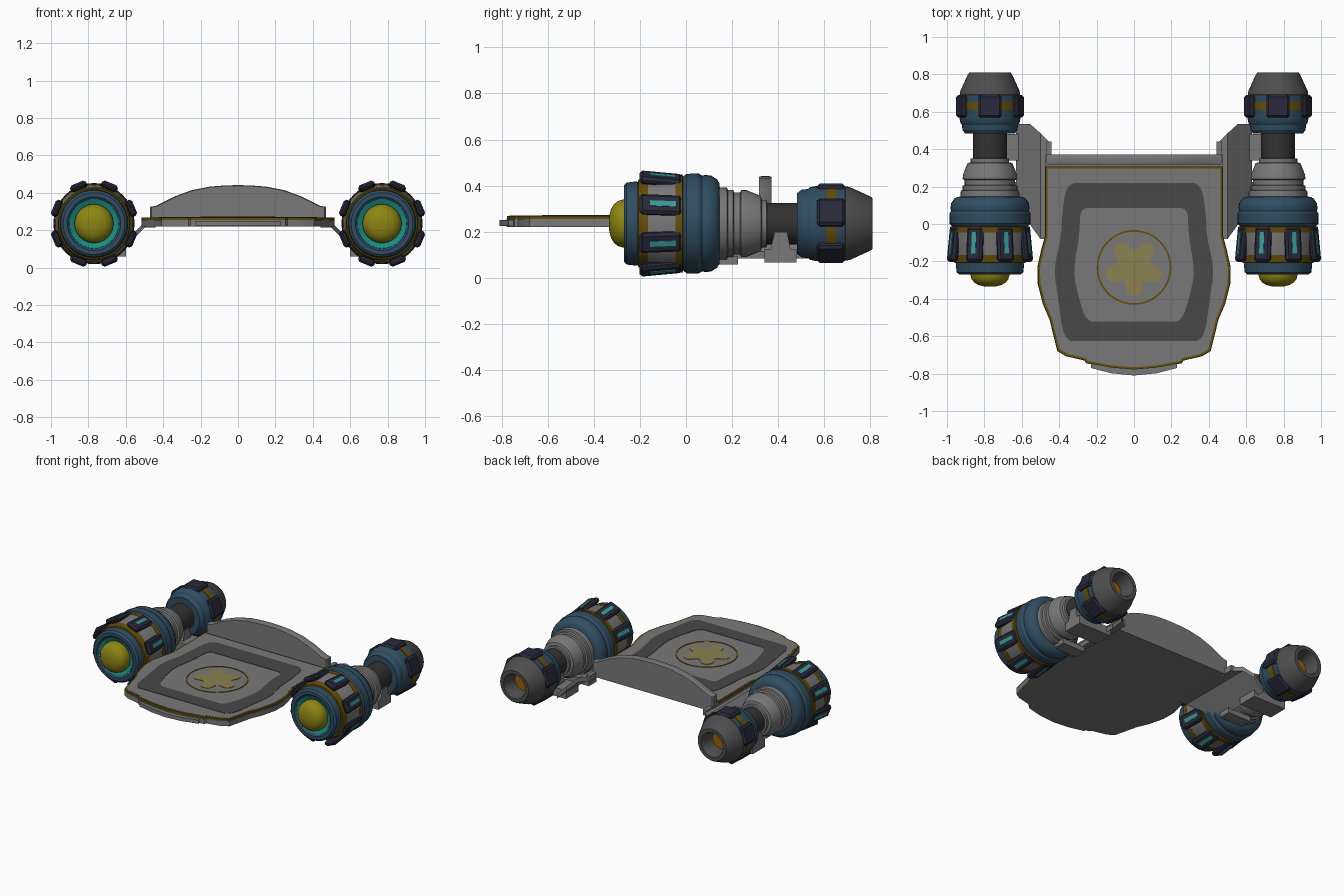
import bpy, bmesh, math
from mathutils import Matrix

if "Cube" in bpy.data.objects:
    bpy.data.objects.remove(bpy.data.objects["Cube"])

CX, CZ = 0.77, 0.235          # pod axis
COL = {
    "blue": (0.03, 0.075, 0.122), "navy": (0.022, 0.022, 0.045), "gold": (0.13, 0.075, 0.002),
    "yellow": (0.27, 0.235, 0.006), "teal": (0.01, 0.26, 0.23), "vent": (0.04, 0.33, 0.31),
    "dark": (0.032, 0.032, 0.032), "sand": (0.26, 0.22, 0.08), "steel": (0.19, 0.19, 0.19),
    "band": (0.065, 0.065, 0.065), "nozzle": (0.075, 0.075, 0.075), "ember": (0.30, 0.12, 0.002),
}
mats = {}


def finish(name, bm, color, mirror=False, smooth=30):
    bmesh.ops.recalc_face_normals(bm, faces=bm.faces[:])
    me = bpy.data.meshes.new(name)
    bm.to_mesh(me)
    bm.free()
    for p in me.polygons:
        p.use_smooth = True
    me.set_sharp_from_angle(angle=math.radians(smooth))
    if color not in mats:
        mats[color] = bpy.data.materials.new(color)
        mats[color].diffuse_color = (*COL[color], 1)
    me.materials.append(mats[color])
    ob = bpy.data.objects.new(name, me)
    bpy.context.collection.objects.link(ob)
    if mirror:
        ob.modifiers.new("mirror", "MIRROR").use_mirror_merge = False
    return ob


def loft(name, loops, color="steel", mirror=False, caps=True, cyclic=False):
    """Skin equal-length loops of points in order."""
    bm = bmesh.new()
    rows = [[bm.verts.new(p) for p in lp] for lp in loops]
    n = len(rows[0])
    pairs = list(zip(rows, rows[1:])) + ([(rows[-1], rows[0])] if cyclic else [])
    for a, b in pairs:
        for i in range(n):
            j = (i + 1) % n
            bm.faces.new((a[i], a[j], b[j], b[i]))
    if caps and not cyclic:
        bm.faces.new(rows[0])
        bm.faces.new(rows[-1])
    return finish(name, bm, color, mirror)


def lathe(name, profile, color="steel", seg=40, cyclic=False):
    """Turn (y, radius) pairs around the pod axis, on both pods."""
    angs = [2 * math.pi * i / seg for i in range(seg)]
    loops = [[(CX + r * math.cos(a), y, CZ + r * math.sin(a)) for a in angs] for y, r in profile]
    return loft(name, loops, color, True, True, cyclic)


def both(half):
    """Close a half outline symmetrically across x = 0."""
    return half + [(-x, y) for x, y in reversed(half) if x > 1e-6]


def rounded(pts, times=2):
    """Corner-cutting to soften a closed outline."""
    for _ in range(times):
        pts = [(p[0] * w + q[0] * (1 - w), p[1] * w + q[1] * (1 - w))
               for p, q in zip(pts, pts[1:] + pts[:1]) for w in (0.75, 0.25)]
    return pts


def slab(name, pts, z0, z1, color="steel", mirror=False):
    return loft(name, [[(x, y, z) for x, y in pts] for z in (z0, z1)], color, mirror)


def ring(name, outer, inner, z0, z1, color):
    loops = [[(x, y, z) for x, y in pts]
             for pts, z in ((outer, z0), (outer, z1), (inner, z1), (inner, z0))]
    return loft(name, loops, color, cyclic=True)


def radial_blocks(name, count, start, y, radius, size, color, bevel, tilt=0):
    """Bevelled boxes around the pod; size = (radial, along y, tangential)."""
    bm = bmesh.new()
    for i in range(count):
        a = math.radians(start) + 2 * math.pi * i / count
        m = (Matrix.Translation((CX, y, CZ)) @ Matrix.Rotation(-a, 4, "Y")
             @ Matrix.Translation((radius, 0, 0)) @ Matrix.Rotation(-tilt, 4, "Z")
             @ Matrix.Diagonal((*size, 1)))
        bmesh.ops.create_cube(bm, size=1, matrix=m)
    if bevel:
        bmesh.ops.bevel(bm, geom=bm.edges[:], offset=bevel, segments=1, affect="EDGES")
    return finish(name, bm, color, True, smooth=20)


# Deck plate with gold trim
half = [(0.475, 0.31), (0.475, -0.06), (0.497, -0.14), (0.517, -0.23), (0.515, -0.32),
        (0.487, -0.43), (0.452, -0.51), (0.43, -0.60), (0.41, -0.68), (0.365, -0.707),
        (0.265, -0.73), (0.255, -0.745), (0.12, -0.77), (0.0, -0.78)]


def inset(pts, d):
    sx, sy = 1 - d / 0.5, 1 - d / 0.55
    return [(x * sx, -0.232 + (y + 0.232) * sy) for x, y in pts]


slab("deck_base", both([(0.475, 0.37)] + half[1:]), 0.22, 0.255)
slab("deck_trim", both(inset(half, 0.002)), 0.253, 0.267, "gold")
slab("deck_top", both(inset(half, 0.014)), 0.255, 0.269)
slab("front_lip", both([(0.23, -0.72), (0.23, -0.77), (0.12, -0.798), (0, -0.81)]), 0.224, 0.25)

# Deck decoration: dark band, thin circle, star inlay
band_out = [(0.25, 0.22), (0.36, 0.22), (0.385, 0.05), (0.39, -0.08), (0.43, -0.24),
            (0.405, -0.40), (0.375, -0.625), (0.28, -0.625)]
band_in = [(0.20, 0.085), (0.285, 0.085), (0.29, 0.0), (0.295, -0.08), (0.325, -0.25),
           (0.30, -0.38), (0.255, -0.522), (0.18, -0.522)]
ring("deck_band", rounded(both(band_out)), rounded(both(band_in)), 0.265, 0.2715, "band")


def polar(r, a):
    return r * math.cos(a), -0.232 + r * math.sin(a)


def circle(r, n=48):
    return [polar(r, 2 * math.pi * i / n) for i in range(n)]


ring("deck_circle", circle(0.2), circle(0.191), 0.265, 0.272, "gold")
star = [polar(r, math.radians(-90 + 72 * k + da)) for k in range(5)
        for da, r in ((-36, 0.076), (-15, 0.158), (15, 0.158))]
slab("star_inlay", rounded(star), 0.265, 0.272, "sand")

# Curved back board
back = both([(0.47, 0.22), (0.47, 0.325), (0.44, 0.33), (0.34, 0.38), (0.25, 0.413),
             (0.15, 0.433), (0.07, 0.439), (0, 0.441)])
loft("back_board", [[(x * s, y, 0.22 + (z - 0.22) * s) for x, z in back]
                    for y, s in ((0.318, 0.985), (0.328, 1), (0.362, 1), (0.372, 0.985))])


# Side brackets: sloping wing, front prong and rear cradle
def slope(x):
    return 0.225 if x < 0.505 else 0.225 - (x - 0.5) * 1.0


cols = [(0.445, -0.08, 0.43), (0.50, -0.08, 0.485), (0.555, -0.005, 0.535), (0.63, 0.09, 0.535)]
loft("bracket_wing", [[(x, a, slope(x) - 0.012), (x, b, slope(x) - 0.012),
                       (x, b, slope(x) + 0.018), (x, a, slope(x) + 0.018)] for x, a, b in cols],
     mirror=True)
slab("bracket_end", [(0.44, 0.36), (0.468, 0.36), (0.468, 0.44), (0.44, 0.44)], 0.215, 0.255, mirror=True)
slab("front_prong", [(0.60, 0.14), (0.78, 0.14), (0.78, 0.225), (0.60, 0.225)], 0.058, 0.095, mirror=True)
slab("rear_foot", [(0.60, 0.34), (0.855, 0.34), (0.855, 0.48), (0.60, 0.48)], 0.065, 0.125, mirror=True)
cradle = [(0.365, 0.12), (0.455, 0.12), (0.44, 0.195), (0.385, 0.195)]
loft("rear_cradle", [[(x, y, z) for y, z in cradle] for x in (0.685, 0.855)], mirror=True)

# Engine pods, front to back
lathe("nose_dome", [(-0.335, 0.012), (-0.333, 0.035), (-0.326, 0.062), (-0.313, 0.084),
                    (-0.295, 0.098), (-0.275, 0.104), (-0.24, 0.104)], "yellow")
lathe("nose_glow_ring", [(-0.24, 0.09), (-0.25, 0.105), (-0.262, 0.132), (-0.24, 0.138)], "teal", cyclic=True)
lathe("front_collar", [(-0.235, 0.125), (-0.262, 0.133), (-0.27, 0.143), (-0.27, 0.165),
                       (-0.258, 0.178), (-0.215, 0.183), (-0.205, 0.178), (-0.2, 0.12)],
      "blue", cyclic=True)
lathe("front_gold_band", [(-0.21, 0.17), (-0.207, 0.19), (-0.165, 0.197), (-0.16, 0.17)], "gold")
lathe("pod_barrel", [(-0.17, 0.18), (-0.165, 0.196), (-0.1, 0.206), (-0.045, 0.21), (-0.035, 0.19)])
lathe("rear_gold_band", [(-0.047, 0.19), (-0.045, 0.212), (-0.015, 0.214), (-0.01, 0.18)], "gold")
lathe("main_collar", [(-0.015, 0.18), (-0.013, 0.203), (0.002, 0.216), (0.055, 0.217),
                      (0.07, 0.208), (0.085, 0.211), (0.11, 0.208), (0.135, 0.192), (0.145, 0.175),
                      (0.148, 0.14)], "blue")
lathe("stepped_neck", [(0.14, 0.158), (0.178, 0.156), (0.182, 0.146), (0.205, 0.146), (0.209, 0.135),
                       (0.235, 0.135), (0.24, 0.146), (0.262, 0.145), (0.325, 0.12), (0.33, 0.103),
                       (0.35, 0.103), (0.352, 0.088)])
lathe("connector_tube", [(0.32, 0.09), (0.50, 0.09)], "dark")
lathe("rear_collar", [(0.483, 0.085), (0.483, 0.132), (0.502, 0.147), (0.53, 0.15), (0.54, 0.158),
                      (0.565, 0.163), (0.69, 0.163), (0.695, 0.15)], "blue")
lathe("rear_stripe", [(0.608, 0.155), (0.61, 0.166), (0.652, 0.166), (0.654, 0.155)], "gold")
lathe("nozzle", [(0.69, 0.155), (0.692, 0.162), (0.712, 0.158), (0.80, 0.118), (0.81, 0.11),
                 (0.81, 0.085), (0.79, 0.077), (0.70, 0.06), (0.69, 0.06)], "nozzle", cyclic=True)
lathe("nozzle_core", [(0.69, 0.065), (0.715, 0.062), (0.715, 0.03)], "ember")

# Bevelled blocks and glowing vents around the pods
T = -0.10
radial_blocks("vent_block", 8, 22.5, -0.11, 0.210, (0.034, 0.185, 0.092), "navy", 0.012, T)
radial_blocks("vent_glow", 8, 22.5, -0.10, 0.2262, (0.006, 0.115, 0.025), "vent", 0, T)
radial_blocks("rear_block", 5, 90, 0.63, 0.156, (0.036, 0.122, 0.125), "navy", 0.012)

for m in bpy.data.materials:
    if m.users and not m.is_grease_pencil:
        m.use_nodes = True
        m.node_tree.nodes["Principled BSDF"].inputs["Base Color"].default_value = m.diffuse_color
